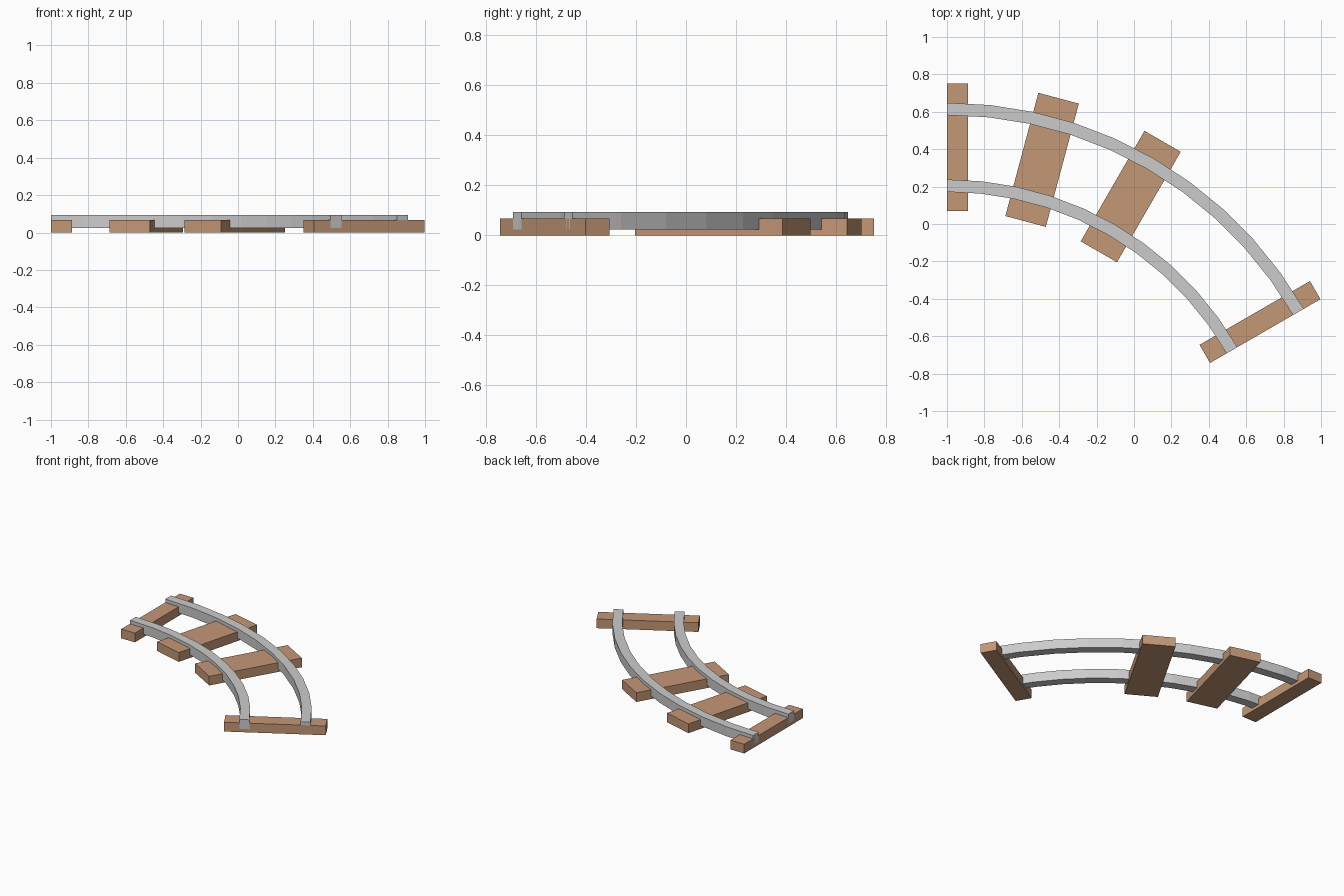
import bpy, bmesh
from math import sin, cos, radians

if "Cube" in bpy.data.objects:
    bpy.data.objects.remove(bpy.data.objects["Cube"])

CX, CY = -1.0, -1.555      # centre of the curve
SWEEP = 60                 # degrees of track curve
SEGMENTS = 10
R_MID = 1.965              # track centre line radius

wood = bpy.data.materials.new("wood")
wood.diffuse_color = (0.55, 0.31, 0.18, 1)
wood.use_nodes = True
wood.node_tree.nodes["Principled BSDF"].inputs["Base Color"].default_value = wood.diffuse_color


def polar(r, deg, along=0.0):
    """Point at radius r and angle clockwise from +y, shifted along the tangent."""
    a = radians(deg)
    return (CX + r * sin(a) + along * cos(a), CY + r * cos(a) - along * sin(a))


def finish(name, bm, mat=None):
    bmesh.ops.recalc_face_normals(bm, faces=bm.faces)
    mesh = bpy.data.meshes.new(name)
    bm.to_mesh(mesh)
    bm.free()
    obj = bpy.data.objects.new(name, mesh)
    bpy.context.collection.objects.link(obj)
    if mat:
        mesh.materials.append(mat)
    return obj


def rail(name, radius, half=0.033, z0=0.023, z1=0.093):
    # Rectangular section swept round the curve, capped at both ends
    bm = bmesh.new()
    section = [(-half, z0), (half, z0), (half, z1), (-half, z1)]
    rings = []
    for i in range(SEGMENTS + 1):
        deg = SWEEP * i / SEGMENTS
        rings.append([bm.verts.new((*polar(radius + dr, deg), z)) for dr, z in section])
    for a, b in zip(rings, rings[1:]):
        for k in range(4):
            n = (k + 1) % 4
            bm.faces.new((a[k], a[n], b[n], b[k]))
    bm.faces.new(rings[0])
    bm.faces.new(rings[-1])
    return finish(name, bm)


def sleeper(name, deg, t0, t1, half_len=0.341, height=0.068):
    # Plank lying radially, from t0 to t1 along the track
    bm = bmesh.new()
    corners = [(-half_len, t0), (half_len, t0), (half_len, t1), (-half_len, t1)]
    base = bm.faces.new([bm.verts.new((*polar(R_MID + r, deg, t), 0)) for r, t in corners])
    top = bmesh.ops.extrude_face_region(bm, geom=[base], use_keep_orig=True)["geom"]
    bmesh.ops.translate(bm, vec=(0, 0, height),
                        verts=[v for v in top if isinstance(v, bmesh.types.BMVert)])
    return finish(name, bm, wood)


# Rails
rail("outer_rail", R_MID + 0.205)
rail("inner_rail", R_MID - 0.205)

# Half-width sleepers at the ends, full-width between
sleeper("start_sleeper", 0, 0.0, 0.112)
sleeper("sleeper_1", 15, -0.112, 0.112)
sleeper("sleeper_2", 30, -0.112, 0.112)
sleeper("end_sleeper", SWEEP, -0.112, 0.0)
